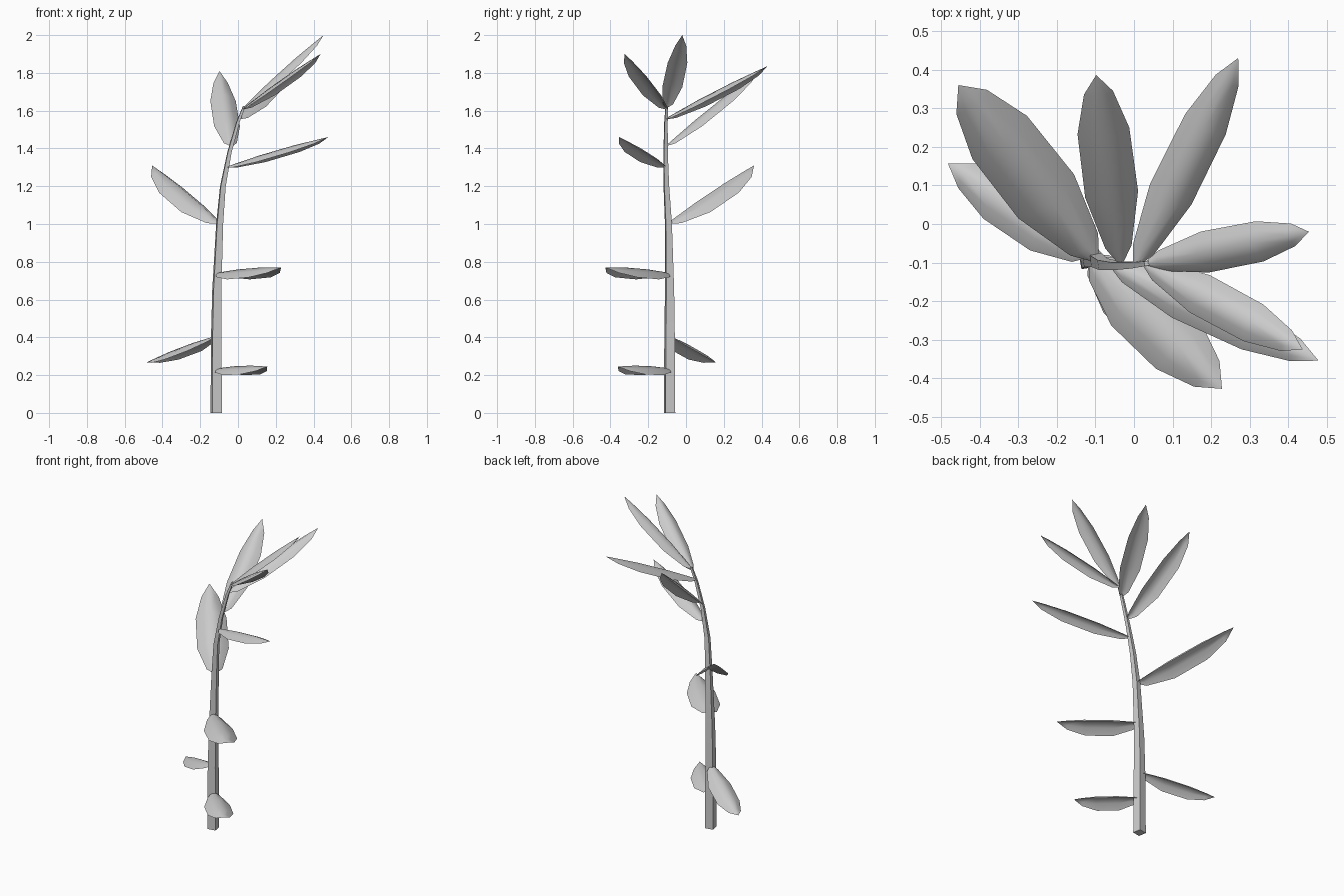
import bpy, bmesh, math
from mathutils import Vector

if "Cube" in bpy.data.objects:
    bpy.data.objects.remove(bpy.data.objects["Cube"])


def make_object(name, bm, angle):
    mesh = bpy.data.meshes.new(name)
    bm.to_mesh(mesh)
    bm.free()
    ob = bpy.data.objects.new(name, mesh)
    bpy.context.collection.objects.link(ob)
    bpy.ops.object.select_all(action='DESELECT')
    ob.select_set(True)
    bpy.context.view_layer.objects.active = ob
    bpy.ops.object.shade_smooth_by_angle(angle=math.radians(angle))
    return ob


# Stem: tapered four-sided tube along a bending path (x, y, z, half width)
def build_stem():
    path = [(-.115, -.087, 0, .026), (-.115, -.087, .4, .024),
            (-.112, -.087, .65, .021), (-.097, -.093, 1.0, .016),
            (-.08, -.104, 1.2, .013), (-.045, -.108, 1.38, .010),
            (0, -.106, 1.54, .008), (.033, -.102, 1.625, .006)]
    bm = bmesh.new()
    rings = []
    for x, y, z, h in path:
        r = h * math.sqrt(2)
        angles = [math.radians(55 + 90 * i) for i in range(4)]
        rings.append([bm.verts.new((x + r * math.cos(a), y + r * math.sin(a), z))
                      for a in angles])
    for a, b in zip(rings, rings[1:]):
        for i in range(4):
            j = (i + 1) % 4
            bm.faces.new((a[i], a[j], b[j], b[i]))
    bm.faces.new(rings[0][::-1])
    bm.faces.new(rings[-1])
    make_object("stem", bm, 30)


# Leaf outline: position along the length, fraction of half width
OUTLINE = [(0, .15), (.06, .5), (.32, 1), (.66, .98), (.88, .55)]


# Leaf: a thin sheet arched across its width, bowed along its length
def build_leaf(name, base, tip, half_width, arch=.62, bow=.01):
    base, tip = Vector(base), Vector(tip)
    axis = tip - base
    side = axis.cross(Vector((0, 0, 1))).normalized()
    up = side.cross(axis).normalized()
    bm = bmesh.new()
    rows = []
    for t, f in OUTLINE:
        w = half_width * f
        mid = base + axis * t + up * bow * math.sin(math.pi * t)
        rows.append([bm.verts.new(mid + side * w * u - up * w * arch * abs(u) ** 1.6)
                     for u in (-1, -.55, 0, .55, 1)])
    for a, b in zip(rows, rows[1:]):
        for i in range(4):
            bm.faces.new((a[i], a[i + 1], b[i + 1], b[i]))
    end = bm.verts.new(tip)
    for a, b in zip(rows[-1], rows[-1][1:]):
        bm.faces.new((a, b, end))
    bmesh.ops.recalc_face_normals(bm, faces=bm.faces)
    if sum((f.normal.dot(up) for f in bm.faces)) < 0:
        bmesh.ops.reverse_faces(bm, faces=bm.faces)
    make_object(name, bm, 60)


build_stem()

# Leaves from the bottom up: base, tip, half width
leaves = [
    ((-.11, -.09, .235), (.155, -.36, .245), .076),
    ((-.125, -.08, .405), (-.482, .157, .268), .07),
    ((-.108, -.095, .742), (.228, -.427, .77), .085),
    ((-.10, -.09, 1.01), (-.455, .36, 1.31), .092),
    ((-.055, -.108, 1.305), (.478, -.354, 1.46), .058),
    ((-.035, -.10, 1.42), (-.098, .386, 1.81), .069),
    ((.005, -.105, 1.56), (.27, .43, 1.835), .06),
    ((.028, -.104, 1.612), (.437, -.325, 1.90), .055),
    ((.033, -.102, 1.622), (.453, -.02, 2.0), .054),
]
for n, (base, tip, w) in enumerate(leaves, 1):
    build_leaf(f"leaf_{n}", base, tip, w)
